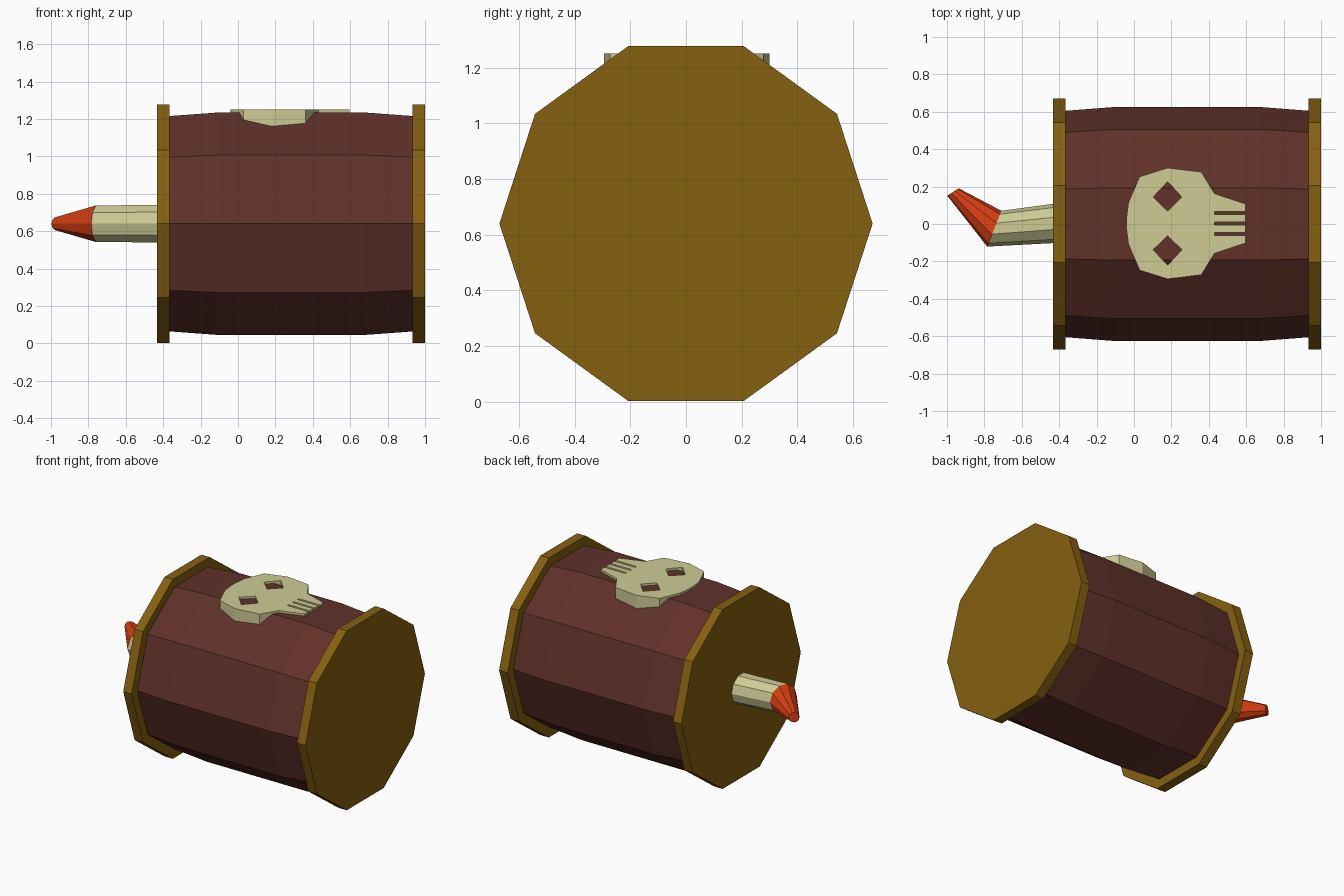
import bpy, bmesh, math

if "Cube" in bpy.data.objects:
    bpy.data.objects.remove(bpy.data.objects["Cube"])

SIDES = 10
AXIS_Z = 0.64


def material(name, rgb):
    m = bpy.data.materials.new(name)
    m.diffuse_color = (*rgb, 1)
    m.use_nodes = True
    m.node_tree.nodes["Principled BSDF"].inputs["Base Color"].default_value = m.diffuse_color
    return m


BROWN = material("dark brown wood", (0.115, 0.031, 0.022))
GOLD = material("golden brown", (0.235, 0.115, 0.005))
CREAM = material("cream", (0.62, 0.60, 0.30))
RED = material("ember red", (0.68, 0.05, 0.006))


def loft(name, rings, mat):
    """Ten-sided tube along x; each ring is (x, y, radius, tilt in degrees)."""
    bm = bmesh.new()
    loops = []
    for x, y, r, tilt in rings:
        t = math.radians(tilt)
        loop = []
        for i in range(SIDES):
            a = math.tau * i / SIDES
            c = r * math.cos(a)
            loop.append(bm.verts.new((x + c * math.sin(t), y + c * math.cos(t),
                                      AXIS_Z + r * math.sin(a))))
        loops.append(loop)
    for p, q in zip(loops, loops[1:]):
        for i in range(SIDES):
            j = (i + 1) % SIDES
            bm.faces.new((p[i], p[j], q[j], q[i]))
    bm.faces.new(loops[0])
    bm.faces.new(loops[-1])
    bmesh.ops.recalc_face_normals(bm, faces=bm.faces)
    me = bpy.data.meshes.new(name)
    bm.to_mesh(me)
    bm.free()
    me.materials.append(mat)
    ob = bpy.data.objects.new(name, me)
    bpy.context.collection.objects.link(ob)
    return ob


# Bulging barrel and its two end discs
loft("barrel_body", [(-0.37, 0, 0.605, 0), (-0.11, 0, 0.625, 0),
                     (0.68, 0, 0.625, 0), (0.94, 0, 0.605, 0)], BROWN)
loft("left_end_disc", [(-0.433, 0, 0.67, 0), (-0.367, 0, 0.67, 0)], GOLD)
loft("right_end_disc", [(0.933, 0, 0.67, 0), (1.0, 0, 0.67, 0)], GOLD)

# Bent fuse with a burning tip
loft("fuse", [(-0.43, 0.003, 0.105, 0), (-0.747, -0.025, 0.103, 21.5)], CREAM)
loft("fuse_tip", [(-0.747, -0.025, 0.103, 21.5), (-0.968, 0.171, 0.036, 56)], RED)

# Skull plate: half outline with tooth slits, mirrored, plus diamond eye holes
MID = 0.003
half = [(-0.04, 0.03), (-0.03, 0.11), (0.03, 0.25), (0.18, 0.297), (0.36, 0.275),
        (0.43, 0.16), (0.595, 0.105), (0.595, 0.064), (0.43, 0.064),
        (0.43, 0.048), (0.595, 0.048), (0.595, 0.008), (0.43, 0.008)]
outline = [(x, MID + y) for x, y in half] + [(x, MID - y) for x, y in reversed(half)]
eye = [(0.18, 0.223), (0.102, 0.141), (0.18, 0.066), (0.256, 0.141)]
loops = [outline] + [[(x, MID + s * y) for x, y in eye] for s in (1, -1)]

curve = bpy.data.curves.new("skull_outline", 'CURVE')
curve.dimensions = '2D'
curve.fill_mode = 'BOTH'
curve.extrude = 0.06
for pts in loops:
    sp = curve.splines.new('POLY')
    sp.points.add(len(pts) - 1)
    for p, (x, y) in zip(sp.points, pts):
        p.co = (x, y, 0, 1)
    sp.use_cyclic_u = True
curve.materials.append(CREAM)
skull = bpy.data.objects.new("skull_plate", curve)
skull.location.z = 1.19
bpy.context.collection.objects.link(skull)
bpy.ops.object.select_all(action='DESELECT')
skull.select_set(True)
bpy.context.view_layer.objects.active = skull
bpy.ops.object.convert(target='MESH')
skull = bpy.context.view_layer.objects.active
for f in skull.data.polygons:
    f.use_smooth = False
